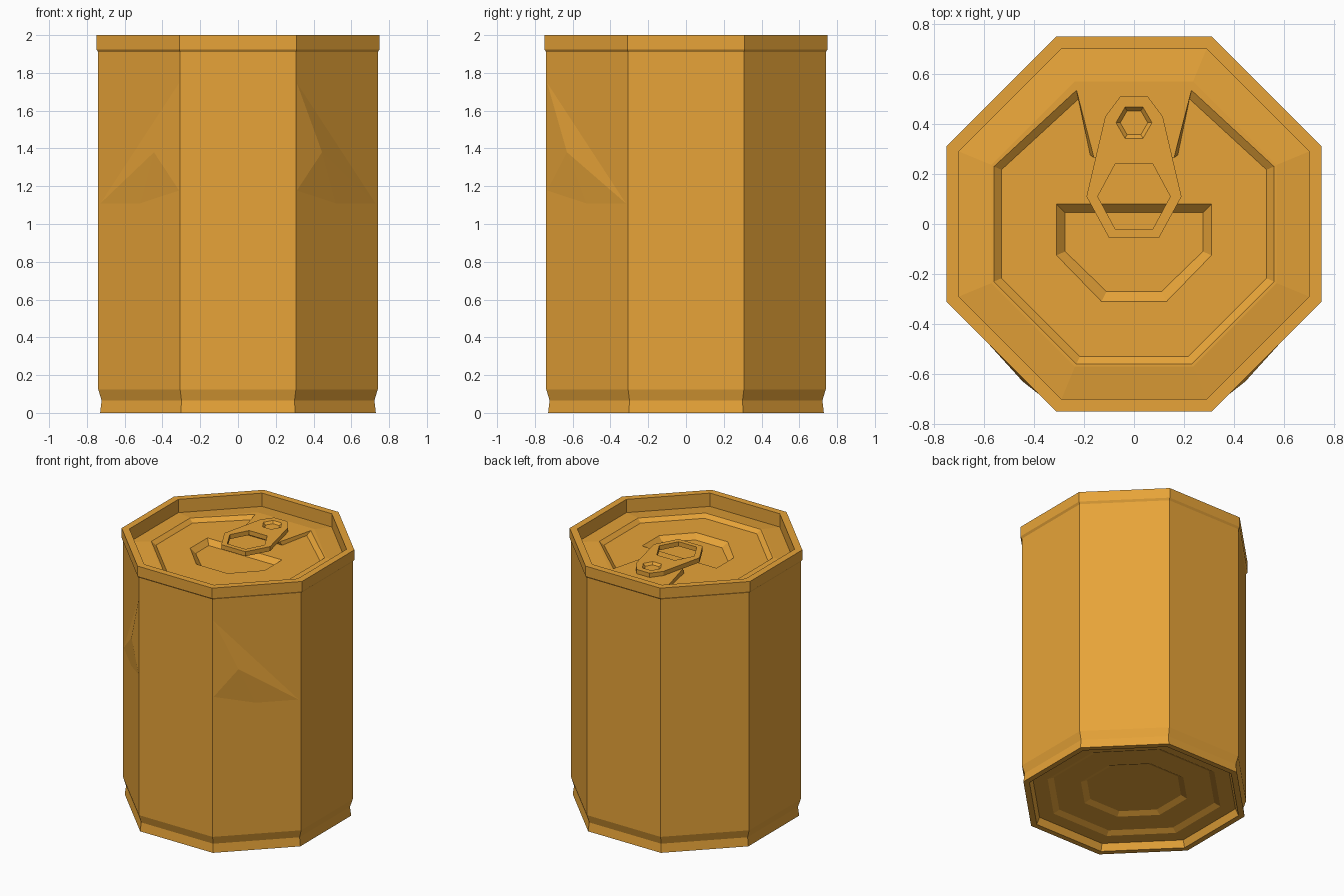
import bpy, bmesh
from math import cos, sin, pi

if "Cube" in bpy.data.objects:
    bpy.data.objects.remove(bpy.data.objects["Cube"])

mat = bpy.data.materials.new("can_paint")
mat.diffuse_color = (0.8, 0.37, 0.04, 1)
mat.use_nodes = True
mat.node_tree.nodes["Principled BSDF"].inputs["Base Color"].default_value = mat.diffuse_color


def make(name, bm):
    bmesh.ops.recalc_face_normals(bm, faces=bm.faces[:])
    me = bpy.data.meshes.new(name)
    bm.to_mesh(me)
    bm.free()
    me.materials.append(mat)
    ob = bpy.data.objects.new(name, me)
    bpy.context.collection.objects.link(ob)
    return ob


def loft(name, rings):
    """Skin matching loops of points and cap both ends."""
    bm = bmesh.new()
    loops = [[bm.verts.new(p) for p in r] for r in rings]
    n = len(loops[0])
    for a, b in zip(loops, loops[1:]):
        for i in range(n):
            j = (i + 1) % n
            bm.faces.new((a[i], a[j], b[j], b[i]))
    bm.faces.new(loops[0])
    bm.faces.new(loops[-1])
    return make(name, bm)


def octagon(apothem, z):
    r = apothem / cos(pi / 8)
    return [(r * cos(pi / 8 + k * pi / 4), r * sin(pi / 8 + k * pi / 4), z) for k in range(8)]


def sym(half, z):
    """Mirror a right-hand outline across x = 0."""
    return [(x, y, z) for x, y in half] + [(-x, y, z) for x, y in reversed(half)]


def hexagon(r, cy, z):
    return [(r * cos(k * pi / 3), cy + r * sin(k * pi / 3), z) for k in range(6)]


def cut(target, rings):
    cutter = loft("cutter", rings)
    cutter.hide_render = True
    mod = target.modifiers.new("cut", "BOOLEAN")
    mod.operation, mod.solver, mod.object = "DIFFERENCE", "EXACT", cutter
    bpy.context.view_layer.objects.active = target
    bpy.ops.object.modifier_apply(modifier=mod.name)
    bpy.data.objects.remove(cutter)


# Can body: stepped base, straight wall, rim and lid
profile = [(0.31, 0.09), (0.35, 0.07), (0.53, 0.07), (0.57, 0.05), (0.67, 0.05), (0.69, 0),
           (0.73, 0), (0.722, 0.065), (0.74, 0.125), (0.74, 1.91), (0.75, 1.925), (0.75, 2),
           (0.70, 2), (0.70, 1.90), (0.57, 1.92)]
can = loft("can_body", [octagon(a, z) for a, z in profile])

# Sunken lid panel with a wedge left standing under the pull tab
panel_top = [(0.23, -0.56), (0.56, -0.23), (0.56, 0.23), (0.23, 0.535), (0.16, 0.265)]
panel_low = [(0.217, -0.53), (0.53, -0.217), (0.53, 0.217), (0.222, 0.50), (0.175, 0.275)]
cut(can, [sym(panel_low, 1.895), sym(panel_top, 1.92), sym(panel_top, 1.97)])

# Drinking opening recess
mouth_top = [(0.13, -0.31), (0.31, -0.125), (0.31, 0.08)]
mouth_low = [(0.11, -0.27), (0.275, -0.11), (0.275, 0.045)]
cut(can, [sym(mouth_low, 1.86), sym(mouth_top, 1.895), sym(mouth_top, 1.94)])

# Pull tab with finger hole and rivet dimple
tab_outline = [(0.10, -0.055), (0.19, 0.11), (0.115, 0.43), (0.055, 0.51)]
tab = loft("pull_tab", [sym(tab_outline, 1.918), sym(tab_outline, 1.952)])
hole = [(0.075, -0.02), (0.145, 0.11), (0.075, 0.24)]
cut(tab, [sym(hole, 1.88), sym(hole, 2.0)])
cut(tab, [hexagon(0.055, 0.405, 1.935), hexagon(0.072, 0.405, 1.952), hexagon(0.072, 0.405, 1.99)])

# Creased bulges on the two front corner faces
for name, s in (("right_crease", 1), ("left_crease", -1)):
    bm = bmesh.new()
    base = [bm.verts.new((s * x, x - 1.0455, z))
            for x, z in ((0.307, 1.76), (0.307, 1.17), (0.52, 1.10), (0.738, 1.10))]
    peak = bm.verts.new((s * 0.445, -0.63, 1.38))
    for i in range(4):
        bm.faces.new((base[i], base[(i + 1) % 4], peak))
    bm.faces.new(base)
    make(name, bm)
